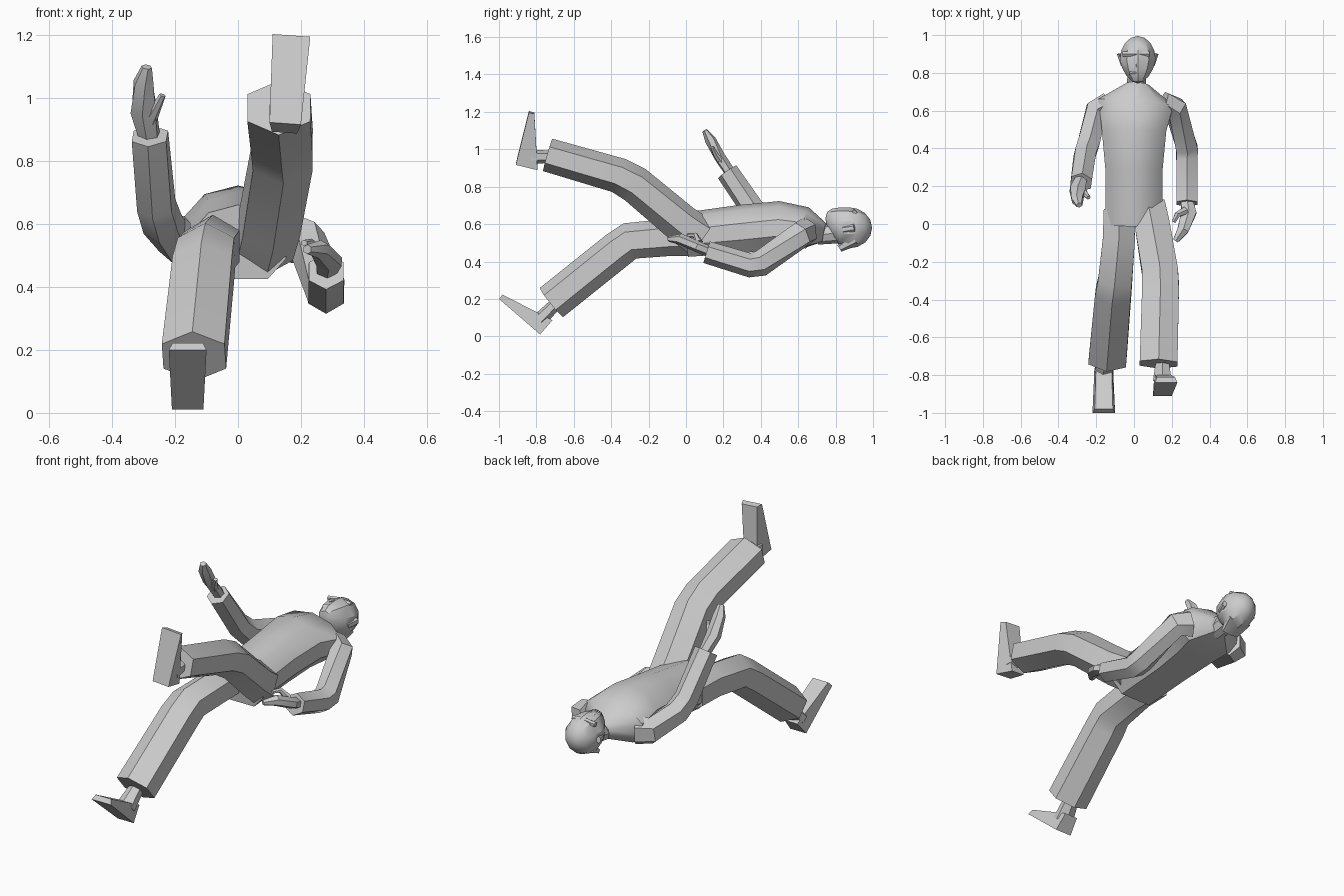
import bpy, bmesh, math
from mathutils import Vector

if "Cube" in bpy.data.objects:
    bpy.data.objects.remove(bpy.data.objects["Cube"])

grey = bpy.data.materials.new("plain_grey")
grey.use_nodes = True
tone = (0.6, 0.6, 0.6, 1)
grey.diffuse_color = tone
grey.node_tree.nodes["Principled BSDF"].inputs["Base Color"].default_value = tone

UP, FORWARD = Vector((0, 0, 1)), Vector((0, 1, 0))


def ring_profile(sides):
    """Regular cross-section of (side, up) pairs with a vertex on top."""
    corners = [math.tau * i / sides for i in range(sides)]
    return [(math.sin(a), math.cos(a)) for a in corners]


# Trouser and sleeve section: upright sides, a ridge above and below
SLEEVE = [(max(-1, min(1, side * 2)), up) for side, up in ring_profile(6)]
# Torso section: rounded chest over a flattened back
CHEST = [(side, max(up, -0.8) * 1.1) for side, up in ring_profile(10)]
# Shoe section: flat sole with a narrower top
SHOE = [(-1, 0), (1, 0), (0.8, 1), (-0.8, 1)]


def finish(name, bm, angle):
    """Turn a bmesh into a grey object with smooth shading and sharp creases."""
    bmesh.ops.recalc_face_normals(bm, faces=bm.faces)
    mesh = bpy.data.meshes.new(name)
    bm.to_mesh(mesh)
    bm.free()
    mesh.materials.append(grey)
    part = bpy.data.objects.new(name, mesh)
    bpy.context.collection.objects.link(part)
    bpy.ops.object.select_all(action='DESELECT')
    part.select_set(True)
    bpy.context.view_layer.objects.active = part
    bpy.ops.object.shade_smooth_by_angle(angle=math.radians(angle))


def loft(name, points, sizes, profile=SLEEVE, up=UP, angle=35):
    """Skin a profile along points; sizes are (half width, half height) per point."""
    bm = bmesh.new()
    points = [Vector(point) for point in points]
    steps = [(after - before).normalized() for before, after in zip(points, points[1:])]
    rings = []
    for i, (point, (width, height)) in enumerate(zip(points, sizes)):
        along = sum(steps[max(i - 1, 0):i + 1], Vector()).normalized()
        side = along.cross(up).normalized()
        top = side.cross(along)
        rings.append([bm.verts.new(point + side * u * width + top * v * height)
                      for u, v in profile])
    count = len(profile)
    for near, far in zip(rings, rings[1:]):
        for k in range(count):
            following = (k + 1) % count
            bm.faces.new((near[k], near[following], far[following], far[k]))
    bm.faces.new(rings[0])
    bm.faces.new(rings[-1])
    finish(name, bm, angle)


def taper(name, points, start, end, profile=SLEEVE, up=UP):
    """Loft whose size changes evenly from the first point to the last."""
    last = len(points) - 1
    sizes = [Vector(start).lerp(Vector(end), i / last) for i in range(last + 1)]
    loft(name, points, sizes, profile, up)


# Torso, from pelvis to collar
loft("torso",
     [(0, 0, .53), (0, .3, .56), (0, .5, .58), (.01, .64, .57), (.02, .74, .55)],
     [(.16, .12), (.16, .13), (.18, .13), (.21, .11), (.06, .05)], CHEST)

# Legs: left one raised, right one lowered
taper("left_leg",
      [(.08, .08, .53), (.1, -.02, .6), (.14, -.27, .81), (.14, -.36, .86), (.13, -.74, .97)],
      (.09, .11), (.1, .09))
taper("right_leg",
      [(-.08, .08, .53), (-.08, -.08, .53), (-.1, -.3, .51), (-.11, -.37, .46), (-.14, -.72, .18)],
      (.08, .1), (.1, .1))

# Ankles and shoes
taper("left_ankle", [(.15, -.83, .96), (.15, -.7, .96)], (.05, .04), (.03, .03))
taper("right_ankle", [(-.16, -.78, .09), (-.14, -.66, .21)], (.05, .04), (.03, .03))
taper("left_shoe", [(.15, -.91, .92), (.17, -.84, 1.2)], (.05, .12), (.06, .03), SHOE, FORWARD)
taper("right_shoe", [(-.16, -.78, .01), (-.16, -1, .2)], (.05, .1), (.06, .03), SHOE)

# Sleeved arms, from shoulder to cuff
taper("left_arm",
      [(.15, .64, .56), (.22, .61, .54), (.28, .4, .39), (.28, .34, .38), (.28, .11, .45)],
      (.06, .08), (.055, .06))
taper("right_arm",
      [(-.13, .64, .55), (-.2, .6, .55), (-.24, .43, .6), (-.26, .37, .66), (-.28, .22, .88)],
      (.06, .08), (.055, .06))

# Hands and thumbs
PALM = [(.03, .03), (.04, .03), (.03, .03), (.015, .015)]
loft("left_hand", [(.28, .13, .45), (.29, .06, .48), (.26, -.03, .52), (.22, -.09, .52)], PALM)
loft("right_hand", [(-.28, .24, .87), (-.3, .18, .96), (-.3, .13, 1.05), (-.29, .1, 1.1)], PALM)
taper("left_thumb", [(.27, .07, .5), (.23, .05, .54), (.21, .01, .54)], (.02, .02), (.01, .01))
taper("right_thumb", [(-.28, .19, .93), (-.26, .16, .97), (-.24, .14, 1.01)], (.02, .02), (.01, .01))

# Neck and nape
taper("neck", [(.01, .7, .54), (.02, .86, .56)], (.05, .05), (.05, .06), ring_profile(8))
taper("nape", [(.02, .9, .52), (.02, .82, .47)], (.07, .04), (.05, .02))

# Head: a faceted ball, narrowed and tipped forward towards the chin
head = bmesh.new()
bmesh.ops.create_uvsphere(head, u_segments=10, v_segments=8, radius=1)
for vert in head.verts:
    side, back, crown = vert.co
    chin = max(0, -crown)
    vert.co = (.02 + side * (.1 - .02 * chin),
               .87 + crown * .125,
               .58 - back * .11 + .05 * chin * chin)
finish("head", head, 30)

# Face: nose, mouth and brow, then mirrored ears
taper("nose", [(.01, .9, .67), (.01, .83, .67)], (.01, .01), (.02, .02))
for feature, y, reach in (("mouth", .8, .03), ("brow", .9, .07)):
    taper(feature, [(.01 - reach, y, .66), (.01, y, .67), (.01 + reach, y, .66)],
          (.012, .015), (.012, .015))
for label, mirror in (("left", 1), ("right", -1)):
    taper(label + "_ear", [(.02 + mirror * .08, .84, .57), (.02 + mirror * .1, .9, .58)],
          (.01, .02), (.01, .02))
